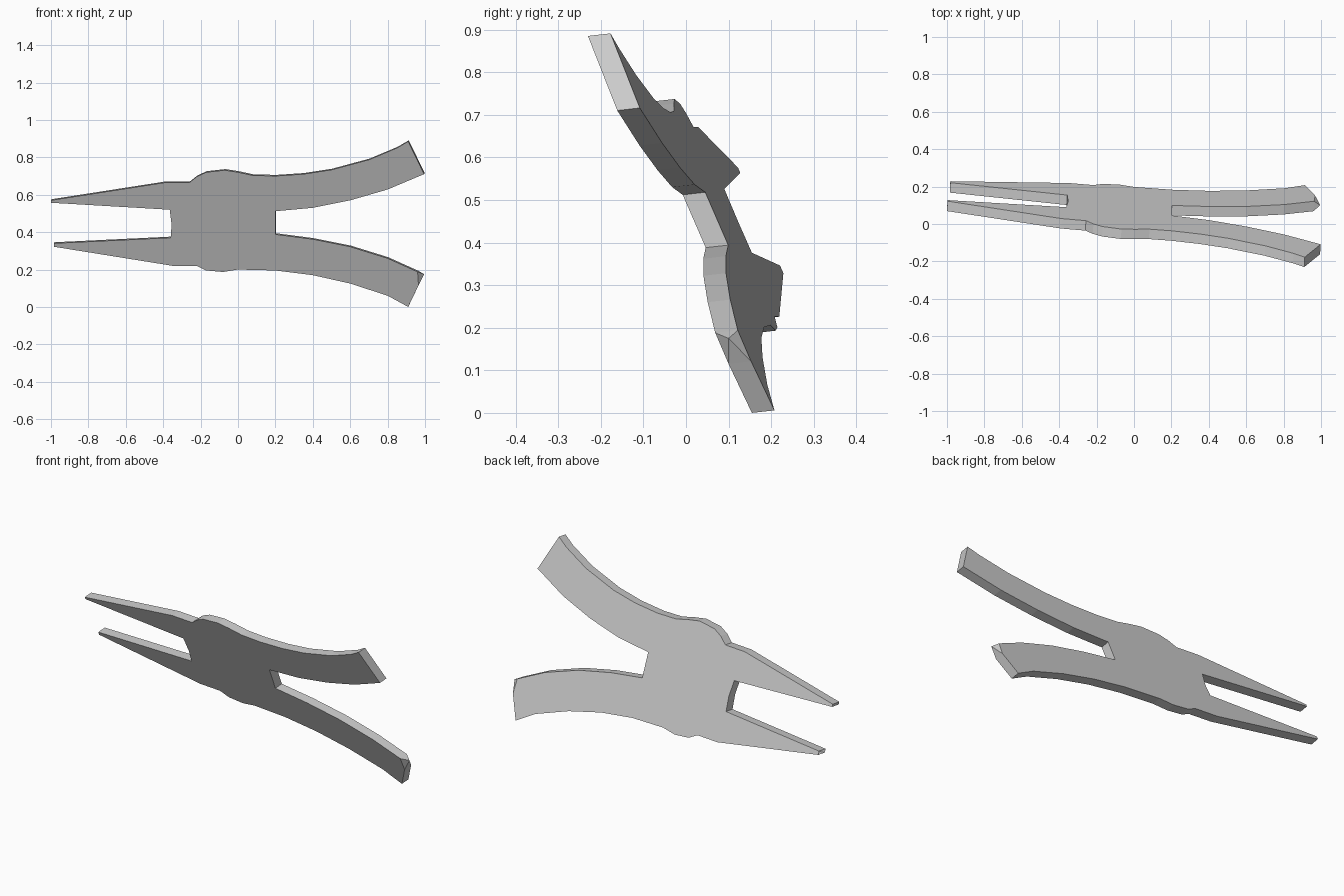
import bpy, bmesh
from mathutils import Vector

if "Cube" in bpy.data.objects:
    bpy.data.objects.remove(bpy.data.objects["Cube"])

# Front outline (x, z), one run per part of the pliers
upper_jaw_top = [(-1, .57), (-.39, .665), (-.26, .665)]
upper_joint = [(-.22, .697), (-.17, .72), (-.07, .731), (0, .72), (.08, .703), (.2, .7)]
upper_handle = [(.35, .71), (.5, .733), (.7, .787), (.85, .85), (.91, .885),
                (.995, .71), (.8, .628), (.6, .57), (.4, .53), (.2, .512)]
lower_handle = [(.2, .388), (.4, .362), (.6, .322), (.8, .26), (.96, .188),
                (.965, .115), (.91, 0), (.8, .06), (.6, .125), (.4, .17), (.2, .195)]
lower_joint = [(0, .2), (-.08, .187), (-.17, .195), (-.22, .22)]
lower_jaw = [(-.35, .22), (-.985, .322), (-.985, .34), (-.36, .37)]
throat = [(-.355, .44), (-.365, .52), (-1, .557)]
outline = (upper_jaw_top + upper_joint + upper_handle + lower_handle
           + lower_joint + lower_jaw + throat)


def front_y(x, z):
    """Tilted plane the pliers lie in."""
    return .232 - .085 * x - .435 * z


# Flat plate with thickness, lying in the tilted plane
bm = bmesh.new()
shift = Vector((.003, .053, .006))
front = [bm.verts.new((x, front_y(x, z), z)) for x, z in outline]
back = [bm.verts.new(v.co + shift) for v in front]
bm.faces.new(front)
bm.faces.new(back[::-1])
n = len(outline)
walls = [bm.faces.new((front[i], front[(i + 1) % n], back[(i + 1) % n], back[i]))
         for i in range(n)]


def ridge(wall_point, position):
    """Raise or sink the middle of one end wall."""
    face = walls[outline.index(wall_point)]
    result = bmesh.ops.poke(bm, faces=[face])
    result["verts"][0].co = position


# Pointed lower handle end and nicked lower jaw tip
ridge((.96, .188), (.995, .1, .175))
ridge((-.985, .322), (-.96, .2, .332))

bmesh.ops.triangulate(bm, faces=[f for f in bm.faces if len(f.verts) > 4])
bmesh.ops.recalc_face_normals(bm, faces=bm.faces)
mesh = bpy.data.meshes.new("pliers_body")
bm.to_mesh(mesh)
bm.free()
pliers = bpy.data.objects.new("pliers_body", mesh)
bpy.context.collection.objects.link(pliers)
